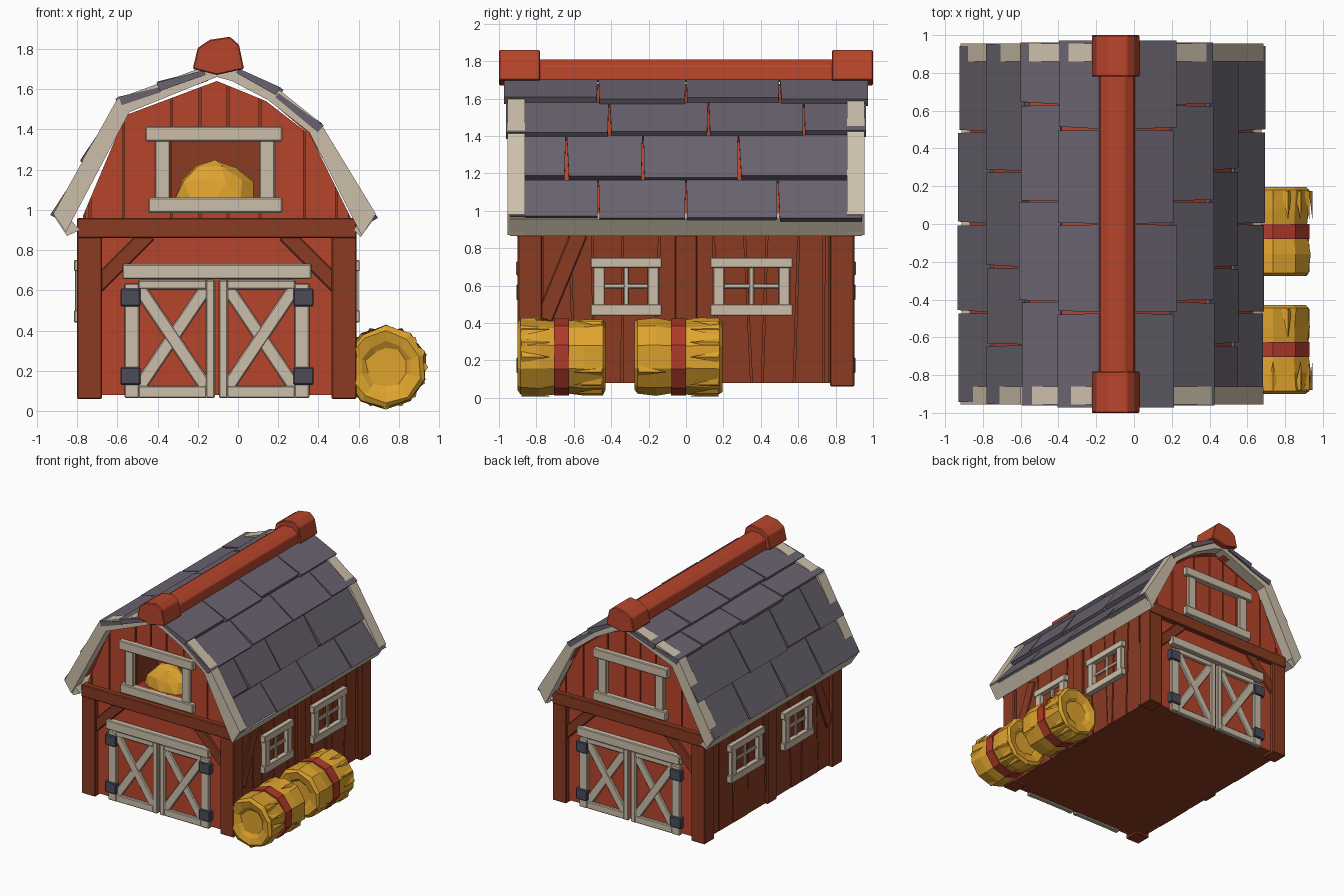
import bpy, bmesh, math, random
from mathutils import Vector

random.seed(4)
if "Cube" in bpy.data.objects:
    bpy.data.objects.remove(bpy.data.objects["Cube"])


def material(name, srgb):
    lin = [((c + 0.055) / 1.055) ** 2.4 for c in srgb] + [1]
    m = bpy.data.materials.new(name)
    m.use_nodes = True
    m.diffuse_color = lin
    bsdf = next(n for n in m.node_tree.nodes if n.type == 'BSDF_PRINCIPLED')
    bsdf.inputs["Base Color"].default_value = lin
    return m


RED = material("barn red", (0.72, 0.27, 0.17))
BROWN = material("rust brown", (0.54, 0.23, 0.135))
CREAM = material("cream trim", (0.80, 0.75, 0.67))
SLATE = material("slate grey", (0.41, 0.385, 0.43))
IRON = material("dark iron", (0.30, 0.30, 0.35))
STRAW = material("golden straw", (0.87, 0.64, 0.18))
BAND = material("band red", (0.68, 0.23, 0.16))

CX, HALF = -0.105, 0.695


def prism(bm, pts, t0, t1, axis='y'):
    """Extrude a 2D outline along x or y."""
    place = (lambda u, v, t: (u, t, v)) if axis == 'y' else (lambda u, v, t: (t, u, v))
    a = [bm.verts.new(place(u, v, t0)) for u, v in pts]
    b = [bm.verts.new(place(u, v, t1)) for u, v in pts]
    bm.faces.new(a)
    bm.faces.new(b[::-1])
    for i in range(len(pts)):
        j = (i + 1) % len(pts)
        bm.faces.new((a[i], b[i], b[j], a[j]))


def rect(bm, u0, u1, v0, v1, t0, t1, axis='y'):
    prism(bm, [(u0, v0), (u1, v0), (u1, v1), (u0, v1)], t0, t1, axis)


def bar(bm, p, q, w, t0, t1, axis='y'):
    p, q = Vector(p), Vector(q)
    d = (q - p).normalized()
    n = Vector((-d.y, d.x)) * w / 2
    prism(bm, [p - n, q - n, q + n, p + n], t0, t1, axis)


def strip(bm, outer, inner, t0, t1):
    for i in range(len(outer) - 1):
        prism(bm, [outer[i], outer[i + 1], inner[i + 1], inner[i]], t0, t1)


def finish(name, bm, mat, bevel=0.0):
    bmesh.ops.recalc_face_normals(bm, faces=bm.faces)
    me = bpy.data.meshes.new(name)
    bm.to_mesh(me)
    bm.free()
    me.materials.append(mat)
    ob = bpy.data.objects.new(name, me)
    bpy.context.collection.objects.link(ob)
    if bevel:
        mod = ob.modifiers.new("worn edges", 'BEVEL')
        mod.width, mod.segments = bevel, 1
    return ob


# Gable outline under the roof
ROOF = [(-0.80, 0.90), (-0.56, 1.47), (CX, 1.64), (0.14, 1.54), (0.36, 1.37), (0.59, 0.90)]


def roof_height(x):
    for (a, za), (b, zb) in zip(ROOF, ROOF[1:]):
        if a <= x <= b:
            return za + (zb - za) * (x - a) / (b - a)
    return ROOF[0][1]


def gable(bm, x0, x1, z0, z1, t0, t1):
    xs = [x0] + [p[0] for p in ROOF if x0 < p[0] < x1] + [x1]
    top = [(x, min(z1, roof_height(x))) for x in xs]
    prism(bm, [(x0, z0), (x1, z0)] + top[::-1], t0, t1)


# Barn core, with a loft opening left in the front gable
WL, WR, WB, WT = -0.33, 0.11, 1.06, 1.34
bm = bmesh.new()
rect(bm, CX - 0.66, CX + 0.66, 0.08, 0.93, -0.85, 0.85)
gable(bm, -0.77, 0.56, 0.9, 2, -0.58, 0.85)
for x0, x1, z0, z1 in ((-0.77, WL, 0.9, 2), (WR, 0.56, 0.9, 2), (WL, WR, 0.9, WB), (WL, WR, WT, 2)):
    gable(bm, x0, x1, z0, z1, -0.85, -0.58)
finish("barn_core", bm, BROWN)

# Red gable planks and lower end panels
bm = bmesh.new()
edges = [-0.765, -0.735, -0.57, WL, -0.19, -0.05, WR, 0.33, 0.49, 0.555]
for s in (-1, 1):
    rect(bm, -0.70, 0.49, 0.08, 0.88, s * 0.84, s * 0.865)
    for a, b in zip(edges, edges[1:]):
        a, b = a + 0.005, b - 0.005
        t = s * random.uniform(0.862, 0.868)
        if s < 0 and WL < (a + b) / 2 < WR:
            gable(bm, a, b, 0.93, WB, -0.84, t)
            gable(bm, a, b, WT, 2, -0.84, t)
        else:
            gable(bm, a, b, 0.93, 2, s * 0.84, t)
finish("gable_planks", bm, RED)

# Posts, beams and braces
bm = bmesh.new()
for s in (-1, 1):
    for e in (-1, 1):
        x = sorted((CX + e * HALF, CX + e * 0.57))
        rect(bm, x[0], x[1], 0.06, 0.9, s * 0.77, s * 0.9)
        bar(bm, (CX + e * 0.60, 0.62), (CX + e * 0.34, 0.88), 0.08, s * 0.84, s * 0.885)
    rect(bm, CX - HALF, CX + HALF, 0.86, 0.96, s * 0.83, s * 0.905)
    t0, t1 = CX + s * 0.64, CX + s * 0.685
    rect(bm, -0.06, 0.06, 0.07, 0.93, t0, t1, 'x')
    bar(bm, (-0.76, 0.42), (-0.57, 0.88), 0.09, t0, t1 - s * 0.004, 'x')
finish("timber_frame", bm, BROWN, 0.006)

# Slanting side wall planks
bm = bmesh.new()
for s in (-1, 1):
    low, high = -0.77, -0.77
    while high < 0.76:
        w = random.uniform(0.12, 0.2)
        nh = min(high + w, 0.77)
        nl = min(nh + random.uniform(-0.05, 0.05), 0.77)
        prism(bm, [(low + 0.005, 0.08), (nl - 0.005, 0.08), (nh - 0.005, 0.93), (high + 0.005, 0.93)],
              CX + s * 0.65, CX + s * random.uniform(0.668, 0.674), 'x')
        low, high = nl, nh
finish("side_planks", bm, BROWN)

# Barn doors and loft frames on both ends
trim, iron = bmesh.new(), bmesh.new()
for s in (-1, 1):
    t0, t1 = s * 0.85, s * 0.89
    rect(trim, -0.575, 0.365, 0.655, 0.73, t0, s * 0.91)
    for e in (-1, 1):
        X = lambda d: CX + e * d
        rect(trim, X(0.01), X(0.055), 0.065, 0.65, t0, t1)
        rect(trim, X(0.385), X(0.46), 0.065, 0.635, t0, t1)
        rect(trim, X(0.05), X(0.39), 0.065, 0.125, t0, t1 - s * 0.003)
        rect(trim, X(0.05), X(0.39), 0.605, 0.65, t0, t1 - s * 0.003)
        bar(trim, (X(0.055), 0.12), (X(0.385), 0.61), 0.065, t0, t1 - s * 0.006)
        bar(trim, (X(0.055), 0.61), (X(0.385), 0.12), 0.065, t0, t1 - s * 0.009)
        for z in (0.13, 0.52):
            rect(iron, X(0.38), X(0.48), z, z + 0.088, t0, s * 0.905)
        rect(trim, CX - 0.01 + e * 0.222, CX - 0.01 + e * 0.298, 1.03, 1.37, t0, t1)
    rect(trim, -0.46, 0.22, WT, 1.415, t0, s * 0.905)
    rect(trim, -0.445, 0.22, 0.985, WB, t0, s * 0.905)
finish("door_and_loft_trim", trim, CREAM, 0.006)
finish("door_hinges", iron, IRON, 0.006)

# Side windows
bm = bmesh.new()
for s in (-1, 1):
    t0 = CX + s * 0.66
    for y0, y1 in ((-0.51, -0.13), (0.13, 0.57)):
        m, t1 = (y0 + y1) / 2, CX + s * 0.705
        rect(bm, y0, y1, 0.695, 0.75, t0, t1 + s * 0.005, 'x')
        rect(bm, y0, y1, 0.44, 0.50, t0, t1 + s * 0.005, 'x')
        rect(bm, y0 + 0.015, y0 + 0.075, 0.47, 0.72, t0, t1, 'x')
        rect(bm, y1 - 0.075, y1 - 0.015, 0.47, 0.72, t0, t1, 'x')
        rect(bm, m - 0.013, m + 0.013, 0.48, 0.71, t0, t1 - s * 0.02, 'x')
        rect(bm, y0 + 0.05, y1 - 0.05, 0.585, 0.61, t0, t1 - s * 0.022, 'x')
finish("side_windows", bm, CREAM, 0.004)

# Roof: red deck, slate rows, barge boards and eave boards
LEFT = [(-0.93, 0.975), (-0.785, 1.25), (-0.605, 1.56), (-0.40, 1.635), (-0.18, 1.72)]
RIGHT = [(0.69, 0.965), (0.555, 1.18), (0.425, 1.42), (0.22, 1.60), (0.02, 1.725)]
SEAMS = [(-0.47, 0.0, 0.49), (-0.64, -0.23, 0.28), (-0.41, 0.12, 0.63), (-0.47, 0.0, 0.5)]
deck, slate = bmesh.new(), bmesh.new()
for side, path in ((-1, LEFT), (1, RIGHT)):
    for i, seams in enumerate(SEAMS):
        a, b = Vector(path[i]), Vector(path[i + 1])
        d = (b - a).normalized()
        n = Vector((d.y, -d.x)) * side
        prism(deck, [a - n * 0.045, b - n * 0.055, b - n * 0.085, a - n * 0.08], -0.92, 0.92)
        reach = 0.945 + i * 0.01
        ys = [-reach, *seams, reach]
        for y0, y1 in zip(ys, ys[1:]):
            drop = d * random.uniform(-0.008, 0.012)
            lift = n * random.uniform(-0.006, 0.003)
            g = random.uniform(0.002, 0.014)
            lo, hi = a + drop + lift, b - n * 0.028
            outline = [lo, hi, hi - n * 0.025, lo - n * 0.045]
            first = len(slate.verts)
            prism(slate, outline, y0 + 0.003, y1 - 0.003)
            slate.verts.ensure_lookup_table()
            # Taper the lower corners so the seams open unevenly
            for k in (0, 3):
                if y0 > -0.9:
                    slate.verts[first + k].co.y += g
                if y1 < 0.9:
                    slate.verts[first + 4 + k].co.y -= g / 2
finish("roof_deck", deck, RED)
finish("roof_slates", slate, SLATE)

bm = bmesh.new()
for s in (-1, 1):
    strip(bm, [(-0.918, 0.98), (-0.60, 1.552), (-0.2, 1.70), (CX, 1.72)],
          [(-0.855, 0.89), (-0.54, 1.485), (-0.17, 1.635), (CX, 1.66)], s * 0.86, s * 0.955)
    strip(bm, [(0.685, 0.98), (0.41, 1.432), (0.2, 1.60), (0.0, 1.70), (CX, 1.72)],
          [(0.615, 0.87), (0.355, 1.385), (0.15, 1.545), (-0.03, 1.64), (CX, 1.66)], s * 0.86, s * 0.955)
prism(bm, [(0.61, 0.865), (0.675, 0.955), (0.63, 0.985), (0.575, 0.90)], -0.94, 0.94)
prism(bm, [(-0.85, 0.87), (-0.912, 0.965), (-0.87, 0.99), (-0.785, 0.90)], -0.94, 0.94)
finish("barge_and_eave_boards", bm, CREAM)

# Ridge beam with end caps
bm = bmesh.new()
prism(bm, [(-0.185, 1.69), (-0.18, 1.775), (-0.13, 1.81), (-0.05, 1.81), (0.0, 1.775), (0.005, 1.69)], -0.9, 0.9)
for s in (-1, 1):
    prism(bm, [(-0.225, 1.70), (-0.2, 1.805), (-0.14, 1.845), (-0.04, 1.86), (0.005, 1.82), (0.03, 1.70),
               (CX, 1.67)], s * 0.78, s)
finish("ridge_beam", bm, RED, 0.006)


# Straw: faceted bales with a band, and a heap in the loft
def lathe(bm, rings, x, y, z, sides, jitter):
    loops = []
    for t, r in rings:
        loop = []
        for k in range(sides):
            a, q = math.tau * (k + 0.5) / sides, r + random.uniform(-jitter, jitter)
            loop.append(bm.verts.new((x + q * math.cos(a), y + t, z + q * math.sin(a))))
        loops.append(loop)
    for a, b in zip(loops, loops[1:]):
        for k in range(sides):
            j = (k + 1) % sides
            bm.faces.new((a[k], a[j], b[j], b[k]))
    bm.faces.new(loops[0])
    bm.faces.new(loops[-1][::-1])


half = [(-0.205, 0.10), (-0.222, 0.125), (-0.235, 0.18), (-0.22, 0.203), (-0.12, 0.204), (-0.04, 0.195)]
rings = half + [(-t, r) for t, r in half[::-1]]
for name, y in (("front", -0.665), ("rear", -0.04)):
    bm = bmesh.new()
    lathe(bm, rings, 0.735, y, 0.218, 10, 0.008)
    for k in range(16):
        a = math.tau * k / 16
        e = random.choice((-1, 1))
        c, r = Vector((0.735, y, 0.218)), Vector((math.cos(a), 0, math.sin(a)))
        side = Vector((-r.z, 0, r.x)) * 0.03
        tip, root = c + r * 0.21 + Vector((0, e * 0.06, 0)), c + r * 0.19 + Vector((0, e * 0.215, 0))
        v = [bm.verts.new(p) for p in (root - side, root + side, tip, root + r * 0.02)]
        for f in ((0, 1, 3), (1, 2, 3), (2, 0, 3), (0, 2, 1)):
            bm.faces.new([v[i] for i in f])
    finish(name + "_bale", bm, STRAW)
    bm = bmesh.new()
    lathe(bm, [(-0.04, 0.19), (-0.04, 0.205), (0.04, 0.205), (0.04, 0.19)], 0.735, y, 0.218, 10, 0)
    finish(name + "_bale_band", bm, BAND)

bm = bmesh.new()
bmesh.ops.create_icosphere(bm, subdivisions=2, radius=1)
for v in bm.verts:
    p = v.co * random.uniform(0.92, 1.04)
    v.co = (-0.115 + p.x * 0.21, -0.74 + p.y * 0.11, 1.05 + max(p.z, -0.1) * 0.195)
finish("loft_straw", bm, STRAW)
